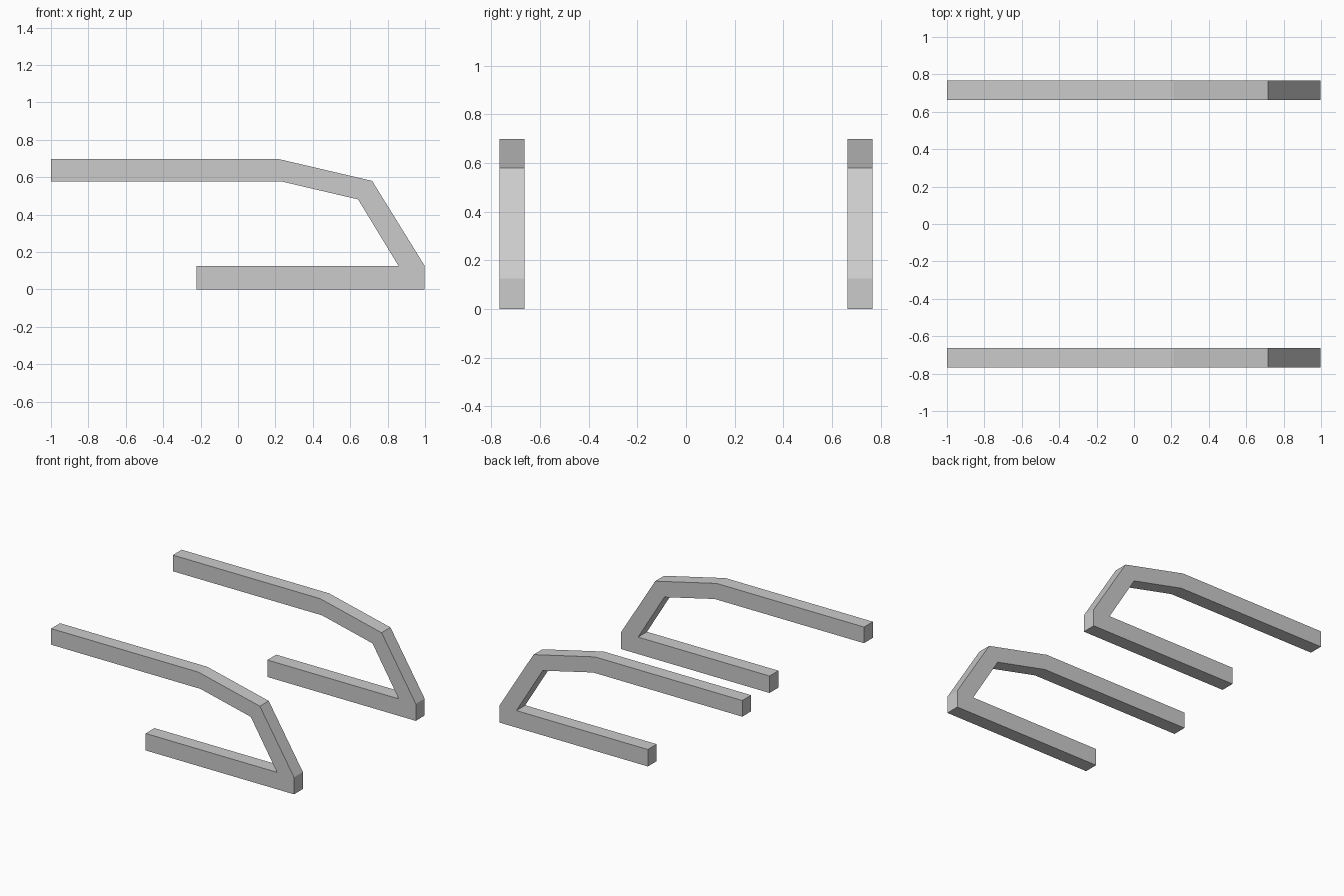
import bpy
import bmesh

if "Cube" in bpy.data.objects:
    bpy.data.objects.remove(bpy.data.objects["Cube"])

# Side outline (x, z) of one bent armrest rail
PROFILE = [
    (-1.0, 0.698), (-1.0, 0.578), (0.228, 0.578), (0.642, 0.481),
    (0.858, 0.126), (-0.223, 0.126), (-0.223, 0.0), (0.998, 0.0),
    (0.998, 0.126), (0.717, 0.58), (0.212, 0.698),
]
INNER, OUTER = 0.663, 0.767


def make_rail(name, y0, y1):
    """Extrude the side outline across the rail's width."""
    bm = bmesh.new()
    face = bm.faces.new([bm.verts.new((x, y0, z)) for x, z in PROFILE])
    ext = bmesh.ops.extrude_face_region(bm, geom=[face], use_keep_orig=True)
    moved = [g for g in ext["geom"] if isinstance(g, bmesh.types.BMVert)]
    bmesh.ops.translate(bm, verts=moved, vec=(0, y1 - y0, 0))
    bmesh.ops.recalc_face_normals(bm, faces=bm.faces)
    mesh = bpy.data.meshes.new(name)
    bm.to_mesh(mesh)
    bm.free()
    obj = bpy.data.objects.new(name, mesh)
    bpy.context.collection.objects.link(obj)
    return obj


# Matching rails on both sides
make_rail("front_rail", -OUTER, -INNER)
make_rail("back_rail", INNER, OUTER)
